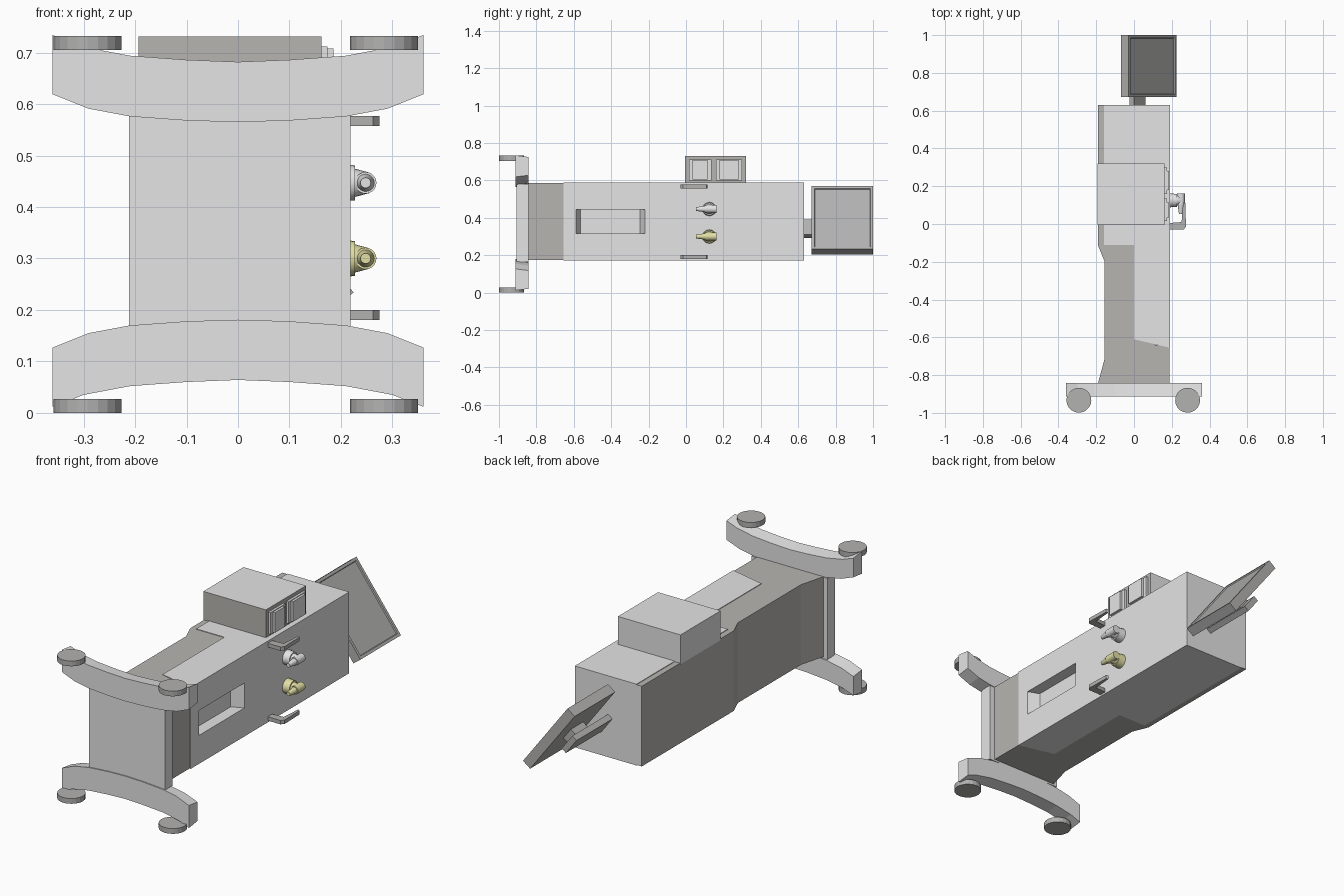
import bpy, bmesh, math
from mathutils import Matrix, Vector

cube = bpy.data.objects.get("Cube")
if cube:
    bpy.data.objects.remove(cube, do_unlink=True)


def material(name, r, g, b):
    m = bpy.data.materials.new(name)
    m.use_nodes = True
    m.diffuse_color = (r, g, b, 1)
    m.node_tree.nodes["Principled BSDF"].inputs["Base Color"].default_value = (r, g, b, 1)
    return m


LIGHT = material("light_grey", .78, .78, .78)
WARM = material("warm_grey", .47, .463, .44)
MID = material("mid_grey", .45, .445, .44)
YELLOW = material("pale_yellow", .76, .74, .38)


def finish(name, bm, *mats):
    bmesh.ops.recalc_face_normals(bm, faces=bm.faces)
    me = bpy.data.meshes.new(name)
    bm.to_mesh(me)
    bm.free()
    for m in mats:
        me.materials.append(m)
    ob = bpy.data.objects.new(name, me)
    bpy.context.collection.objects.link(ob)
    return ob


def prism(name, pts, place, lo, hi, *mats):
    """Extrude a 2D outline; place(u, v, w) gives the 3D point."""
    bm = bmesh.new()
    a = [bm.verts.new(place(u, v, lo)) for u, v in pts]
    b = [bm.verts.new(place(u, v, hi)) for u, v in pts]
    bm.faces.new(a)
    bm.faces.new(b)
    for i in range(len(pts)):
        j = (i + 1) % len(pts)
        bm.faces.new((a[i], a[j], b[j], b[i]))
    return finish(name, bm, *mats)


def along_z(u, v, w):
    return (u, v, w)


def box(name, x, y, z, *mats):
    return prism(name, [(x[0], y[0]), (x[1], y[0]), (x[1], y[1]), (x[0], y[1])],
                 along_z, z[0], z[1], *mats)


def cone(name, centre, axis, r1, r2, depth, mat, sides=20):
    bm = bmesh.new()
    turn = Vector((0, 0, 1)).rotation_difference(Vector(axis)).to_matrix().to_4x4()
    bmesh.ops.create_cone(bm, cap_ends=True, segments=sides, radius1=r1, radius2=r2,
                          depth=depth, matrix=Matrix.Translation(centre) @ turn)
    return finish(name, bm, mat)


# Curved legs, thinner towards the column, and round feet
HEIGHT = .746
upper = [(-.36, .127), (-.29, .155), (-.21, .17), (-.1, .178), (0, .181)]
lower = [(0, .064), (-.1, .06), (-.21, .052), (-.3, .035), (-.36, .012)]
outline = upper + [(-x, z) for x, z in upper[-2::-1]]
outline += [(-x, z) for x, z in lower[::-1]] + lower[1:]


def low_leg(u, v, w):
    middle = .122 - .4 * u * u
    return (u, w, middle + (v - middle) * (.85 if w > -.9 else 1))


def high_leg(u, v, w):
    x, y, z = low_leg(u, v, w)
    return (x, y, HEIGHT - z)


for side, place, foot_z in (("right", low_leg, .0135), ("left", high_leg, .7185)):
    prism(side + "_leg", outline, place, -.912, -.842, LIGHT)
    for end, x in (("rear", -.292), ("front", .284)):
        cone(f"{side}_{end}_foot", (x, -.933, foot_z), (0, 0, 1), .066, .066, .027, MID)

# Base plate and column with a waisted back and a light top end
box("base_plate", (-.212, .219), (-.905, -.842), (.165, .582), LIGHT)
column = prism("column", [(-.19, -.842), (.187, -.842), (.187, -.64), (.11, -.64), (.11, .63),
                          (-.19, .63), (-.19, -.115), (-.155, -.2), (-.155, -.71)],
               along_z, .174, .585, WARM, LIGHT)
for f in column.data.polygons:
    if f.normal.y > .9 and f.center.y > .6:
        f.material_index = 1

# Light cover with a recessed handhold in its front
cover = prism("front_cover", [(0, -.61), (.19, -.655), (.19, .63), (-.16, .63),
                              (-.16, -.11), (0, -.11)], along_z, .171, .588, LIGHT)
slot = [(.2, -.592), (.2, -.215), (.13, -.245), (.13, -.565)]
cutter = prism("handhold_cutter", slot, along_z, .317, .445, LIGHT)
cutter.hide_render = True
cutter.hide_viewport = True
cut = cover.modifiers.new("handhold", "BOOLEAN")
cut.object = cutter
cut.operation = "DIFFERENCE"
cut.solver = "EXACT"

# Side storage box with a darker front and lower wall, and raised drawer fronts
case = box("side_box", (-.193, .162), (-.005, .32), (.58, .731), LIGHT, WARM)
for f in case.data.polygons:
    if f.normal.y < -.9 or f.normal.x > .9:
        f.material_index = 1
for i, (y0, y1) in enumerate(((.015, .135), (.16, .3))):
    box(f"drawer_front_{i + 1}", (.15, .174), (y0, y1), (.6, .712), LIGHT)
    box(f"drawer_panel_{i + 1}", (.165, .186), (y0 + .02, y1 - .02), (.605, .708), LIGHT)

# Tilted display: u runs down the slope, n points out of the screen
ANGLE = math.radians(53)
SLOPE = Vector((math.cos(ANGLE), 0, -math.sin(ANGLE)))
OUT = Vector((math.sin(ANGLE), 0, math.cos(ANGLE)))
CENTRE = Vector((.079, 0, .387))


def tilted_box(name, u, y, n, mat):
    def place(a, b, w):
        return CENTRE + SLOPE * a + OUT * w + Vector((0, b, 0))
    return prism(name, [(u[0], y[0]), (u[1], y[0]), (u[1], y[1]), (u[0], y[1])],
                 place, n[0], n[1], mat)


housing = tilted_box("display_housing", (-.21, .21), (.672, 1), (-.026, .024), MID)
bm = bmesh.new()
bm.from_mesh(housing.data)
front = [f for f in bm.faces if f.normal.dot(OUT) > .9]
bmesh.ops.inset_region(bm, faces=front, thickness=.02, depth=0)
bmesh.ops.inset_region(bm, faces=front, thickness=.004, depth=-.006)
bm.to_mesh(housing.data)
bm.free()
tilted_box("display_arm", (-.05, .05), (.62, .92), (-.09, -.06), MID)
tilted_box("display_mount", (-.035, .035), (.78, .88), (-.07, -.02), MID)

# Hooks on the front
for name, z in (("lower_hook", .19), ("upper_hook", .567)):
    prism(name, [(.185, -.03), (.262, -.03), (.275, -.015), (.272, .11), (.26, .115),
                 (.252, .01), (.185, .005)], along_z, z - .01, z + .01, MID)

# Angled connectors: wall flange, elbow and stepped nozzle
for name, z, mat in (("yellow_connector", .3, YELLOW), ("grey_connector", .447, LIGHT)):
    parts = [
        cone(name + "_flange", (.207, .125, z), (1, 0, 0), .037, .034, .04, mat),
        cone(name + "_elbow", (.24, .125, z), (1, 0, 0), .028, .02, .03, mat),
        cone(name + "_collar", (.248, .132, z), (0, -1, 0), .021, .021, .06, mat),
        cone(name + "_nozzle", (.248, .078, z), (0, -1, 0), .017, .01, .05, mat)]
    for ob in parts:
        bpy.ops.object.select_all(action="DESELECT")
        ob.select_set(True)
        bpy.context.view_layer.objects.active = ob
        bpy.ops.object.shade_smooth_by_angle()
